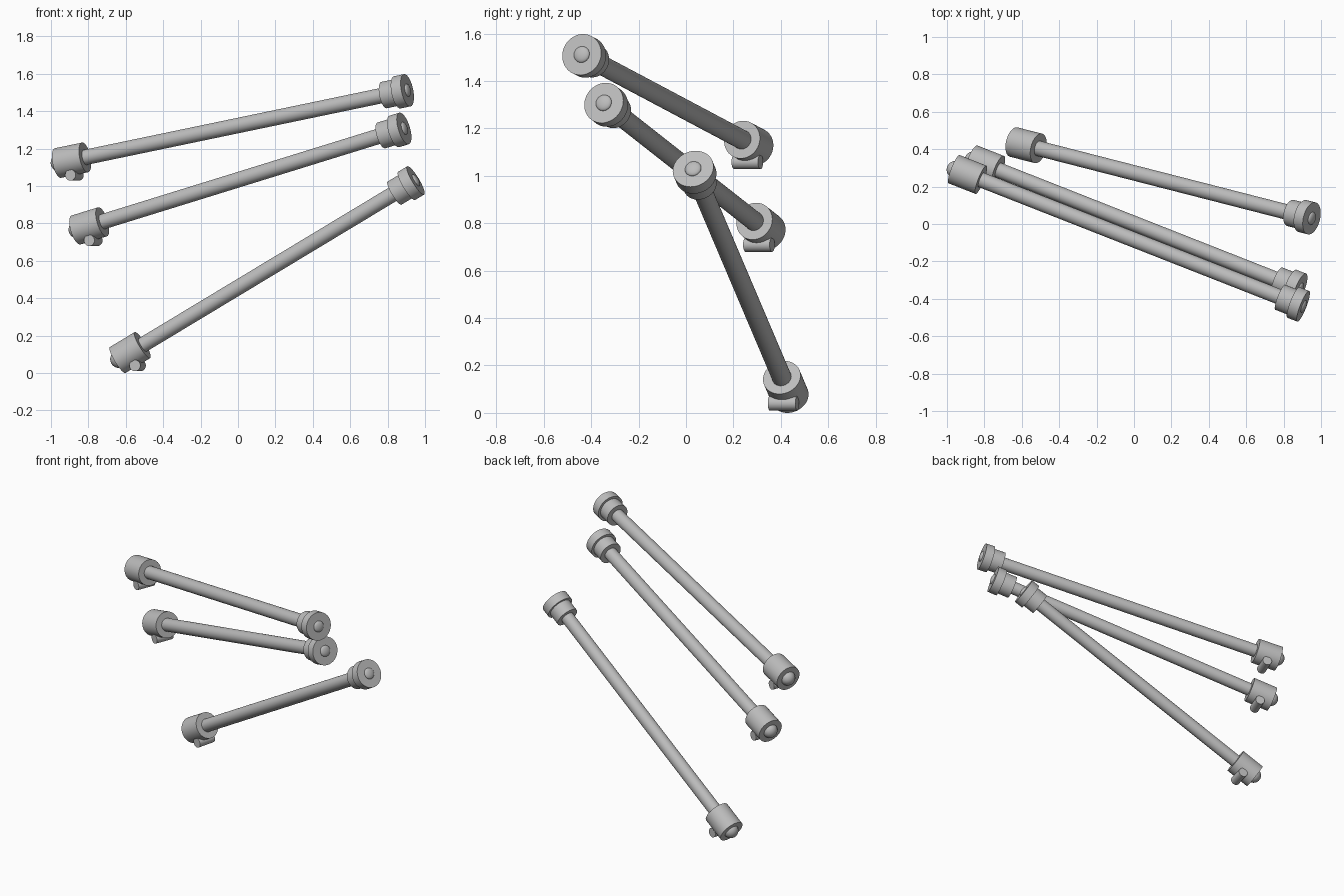
import bpy, math
from mathutils import Matrix, Vector

cube = bpy.data.objects.get("Cube")
if cube:
    bpy.data.objects.remove(cube, do_unlink=True)

GREY = (0.5, 0.5, 0.5, 1)
grey = bpy.data.materials.new("plain_grey")
grey.use_nodes = True
grey.diffuse_color = GREY
grey.node_tree.nodes["Principled BSDF"].inputs["Base Color"].default_value = GREY


def finish(name):
    ob = bpy.context.object
    ob.name = name
    ob.data.materials.append(grey)
    bpy.ops.object.shade_smooth_by_angle(angle=math.radians(35))
    return ob


def cylinder(name, start, end, radius):
    axis = end - start
    bpy.ops.mesh.primitive_cylinder_add(
        vertices=48, radius=radius, depth=axis.length, location=(start + end) / 2,
        rotation=axis.to_track_quat("Z", "Y").to_euler())
    return finish(name)


def dome(name, centre, axis, radius, height):
    # Ball squashed along the rod axis, half sunk into the end face
    bpy.ops.mesh.primitive_uv_sphere_add(
        segments=32, ring_count=16, radius=radius, location=centre,
        rotation=axis.to_track_quat("Z", "Y").to_euler())
    bpy.context.object.scale.z = height / radius
    return finish(name)


def strut(name, low, high):
    low, high = Vector(low), Vector(high)
    d = (high - low).normalized()
    side = Vector((-d.y, d.x, 0)).normalized()
    under = d.cross(side)
    if under.z > 0:
        under.negate()

    # Long bar
    cylinder(name + "_bar", low + d * 0.1, high - d * 0.05, 0.041)

    # Low end: thick cap, round knob, cross pin underneath
    cylinder(name + "_low_cap", low, low + d * 0.158, 0.081)
    dome(name + "_low_knob", low + d * 0.008, d, 0.047, 0.047)
    pin = low + d * 0.08 + under * 0.081
    cylinder(name + "_cross_pin", pin - side * 0.06, pin + side * 0.06, 0.03)

    # High end: collar, wide disc, shallow button
    cylinder(name + "_collar", high - d * 0.135, high - d * 0.05, 0.072)
    cylinder(name + "_disc", high - d * 0.058, high, 0.088)
    dome(name + "_button", high, d, 0.035, 0.015)


strut("upper_strut", (-0.962, 0.293, 1.123), (0.905, -0.44, 1.512))
strut("middle_strut", (-0.866, 0.344, 0.765), (0.888, -0.347, 1.308))
strut("lower_strut", (-0.643, 0.438, 0.07), (0.95, 0.03, 1.03))
